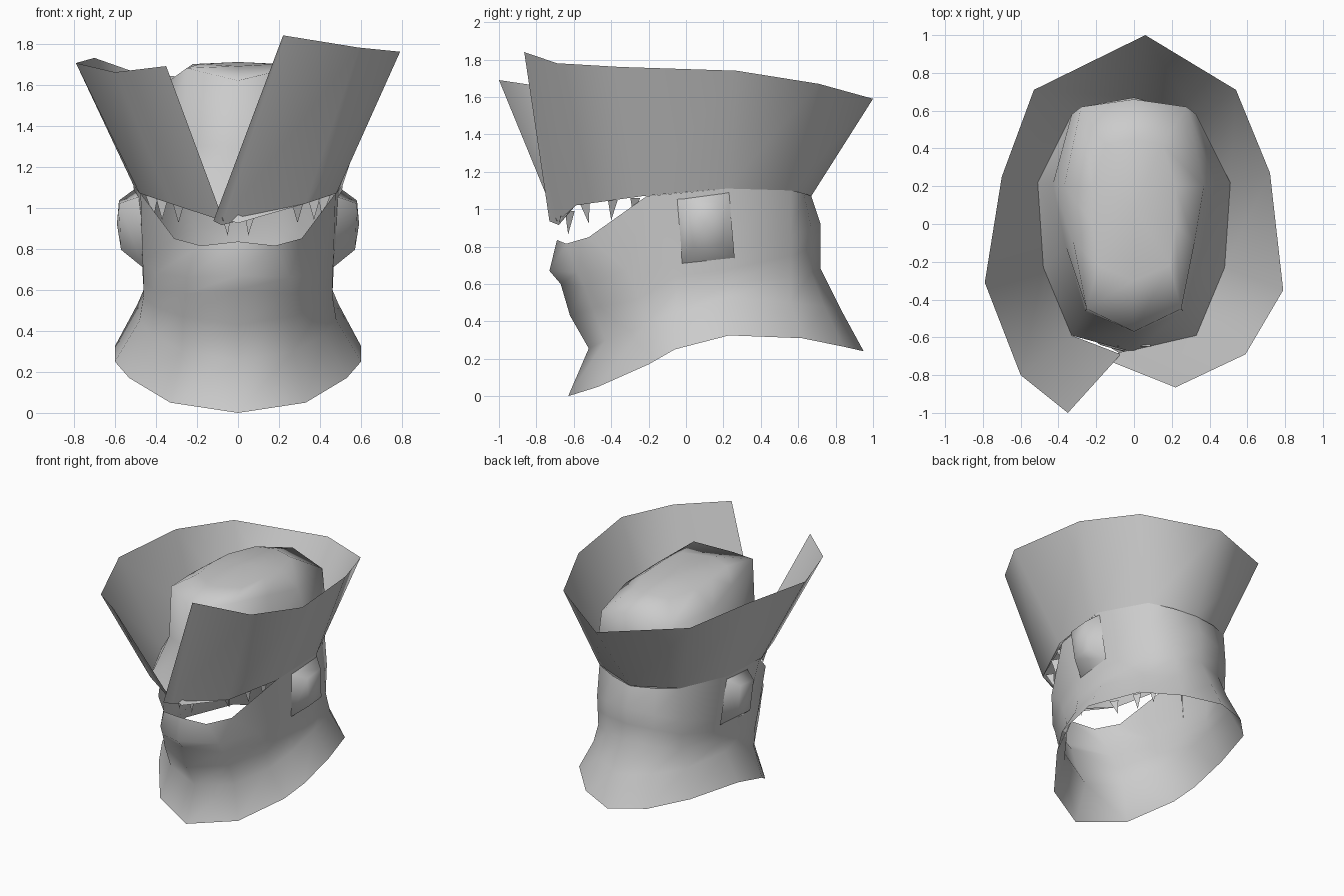
import bpy
import bmesh
import math
from mathutils import Vector

if "Cube" in bpy.data.objects:
    bpy.data.objects.remove(bpy.data.objects["Cube"], do_unlink=True)

# One plain grey for everything
grey = bpy.data.materials.new("plain_grey")
grey.use_nodes = True
GREY = (0.6, 0.6, 0.6, 1.0)
grey.diffuse_color = GREY
grey.node_tree.nodes["Principled BSDF"].inputs["Base Color"].default_value = GREY


def finish(name, bm, angle=180):
    """Turn a bmesh into a smooth-shaded object; edges above the angle stay sharp."""
    mesh = bpy.data.meshes.new(name)
    bm.to_mesh(mesh)
    bm.free()
    mesh.materials.append(grey)
    ob = bpy.data.objects.new(name, mesh)
    bpy.context.collection.objects.link(ob)
    bpy.ops.object.select_all(action='DESELECT')
    ob.select_set(True)
    bpy.context.view_layer.objects.active = ob
    bpy.ops.object.shade_smooth_by_angle(angle=math.radians(angle))


def full_ring(half):
    """Mirror a front-to-back half ring across x = 0."""
    return half + [(-x, y, z) for x, y, z in reversed(half[1:-1])]


def loft(rings, closed=True, cap_centre=None):
    """Skin a stack of rings from bottom to top, with an optional domed cap."""
    bm = bmesh.new()
    rows = [[bm.verts.new(p) for p in ring] for ring in rings]
    n = len(rows[0])
    for low, high in zip(rows, rows[1:]):
        for i in range(n if closed else n - 1):
            j = (i + 1) % n
            bm.faces.new((low[i], low[j], high[j], high[i]))
    if cap_centre:
        tip = bm.verts.new(cap_centre)
        for i in range(n):
            bm.faces.new((rows[-1][i], rows[-1][(i + 1) % n], tip))
    return bm


# Neck and jaw: open shell, from the flared hem up to the lip and headband line
jaw_halves = [
    [(0, -.63, 0), (.33, -.47, .05), (.53, -.20, .17), (.60, -.06, .25),
     (.60, .23, .325), (.47, .62, .31), (.26, .84, .265), (0, .95, .24)],
    [(0, -.52, .255), (.27, -.43, .30), (.42, -.22, .38), (.48, -.06, .45),
     (.49, .23, .53), (.39, .56, .50), (.22, .74, .48), (0, .83, .46)],
    [(0, -.62, .43), (.27, -.50, .47), (.41, -.25, .52), (.46, -.05, .57),
     (.46, .23, .60), (.35, .56, .64), (.20, .67, .66), (0, .72, .68)],
    [(0, -.67, .60), (.26, -.54, .58), (.41, -.28, .60), (.46, -.06, .64),
     (.465, .23, .68), (.355, .56, .75), (.20, .67, .79), (0, .72, .80)],
    [(0, -.73, .67), (.25, -.58, .66), (.40, -.32, .68), (.465, -.08, .74),
     (.47, .23, .78), (.36, .56, .86), (.20, .67, .90), (0, .72, .92)],
    [(0, -.69, .835), (.18, -.64, .815), (.31, -.52, .85), (.475, -.21, 1.07),
     (.51, .22, 1.11), (.34, .56, 1.10), (.18, .63, 1.085), (0, .67, 1.07)],
]
finish("neck_and_jaw", loft([full_ring(h) for h in jaw_halves]))

# Skull: steep walls rising inside the brim to a gently domed crown
skull_halves = [
    [(0, -.68, .925), (.33, -.59, 1.02), (.48, -.23, 1.07),
     (.51, .22, 1.11), (.34, .56, 1.10), (0, .67, 1.07)],
    [(0, -.58, 1.30), (.26, -.46, 1.30), (.36, -.12, 1.33),
     (.43, .21, 1.36), (.33, .58, 1.36), (0, .67, 1.36)],
    [(0, -.57, 1.62), (.25, -.45, 1.68), (.32, -.10, 1.63),
     (.37, .20, 1.58), (.28, .62, 1.55), (0, .66, 1.62)],
    [(0, -.30, 1.69), (.19, -.22, 1.70), (.22, 0, 1.70),
     (.22, .20, 1.69), (.15, .42, 1.68), (0, .45, 1.69)],
]
finish("skull", loft([full_ring(h) for h in skull_halves], cap_centre=(0, .08, 1.71)))

# Flared brim: one open strip, its two ends crossing at the front
brim_low = [
    (-.12, -.73, .935), (-.08, -.68, .915), (.33, -.59, 1.02), (.48, -.23, 1.07),
    (.51, .22, 1.11), (.34, .56, 1.10), (0, .67, 1.07), (-.34, .56, 1.10),
    (-.51, .22, 1.11), (-.48, -.23, 1.07), (-.33, -.59, 1.02), (-.07, -.69, .935)]
brim_high = [
    (.22, -.865, 1.84), (.23, -.86, 1.838), (.59, -.69, 1.78), (.79, -.35, 1.76),
    (.72, .27, 1.74), (.54, .71, 1.67), (.06, 1.0, 1.59), (-.53, .71, 1.67),
    (-.70, .25, 1.73), (-.79, -.31, 1.705), (-.60, -.80, 1.66), (-.35, -1.0, 1.69)]
finish("flared_brim", loft([brim_low, brim_high], closed=False))

# Ear pads: bulging patches whose borders sink into the side of the head
ear_border = [(.465, -.06, 1.06), (.505, .23, 1.09), (.47, .26, .74), (.465, -.02, .71)]
ear_bulge = [(.58, .01, 1.02), (.58, .17, 1.035), (.572, .19, .81), (.57, .04, .795)]
for side, label in ((1, "left"), (-1, "right")):
    rings = [[(side * x, y, z) for x, y, z in ring] for ring in (ear_border, ear_bulge)]
    bm = loft(rings, cap_centre=(side * .59, .10, .92))
    bmesh.ops.recalc_face_normals(bm, faces=bm.faces[:])
    if sum(f.normal.x for f in bm.faces) * side < 0:
        bmesh.ops.reverse_faces(bm, faces=bm.faces[:])
    finish(label + "_ear_pad", bm)

# Upper teeth: three-sided spikes hanging from the brim
teeth = [((.06, -.63, .99), (.05, -.63, .865)), ((.29, -.55, 1.03), (.29, -.52, .925)),
         ((.37, -.40, 1.05), (.37, -.40, .94)), ((.42, -.28, 1.06), (.41, -.28, .955))]
bm = bmesh.new()
for side in (1, -1):
    for base, tip in teeth:
        root = Vector((base[0] * side, base[1], base[2]))
        ring = [bm.verts.new(root + Vector((.035 * math.cos(a), .035 * math.sin(a), 0)))
                for a in (math.radians(90 + 120 * k) for k in range(3))]
        point = bm.verts.new((tip[0] * side, tip[1], tip[2]))
        bm.faces.new(ring)
        for i in range(3):
            bm.faces.new((ring[(i + 1) % 3], ring[i], point))
bmesh.ops.recalc_face_normals(bm, faces=bm.faces[:])
finish("upper_teeth", bm, 30)
